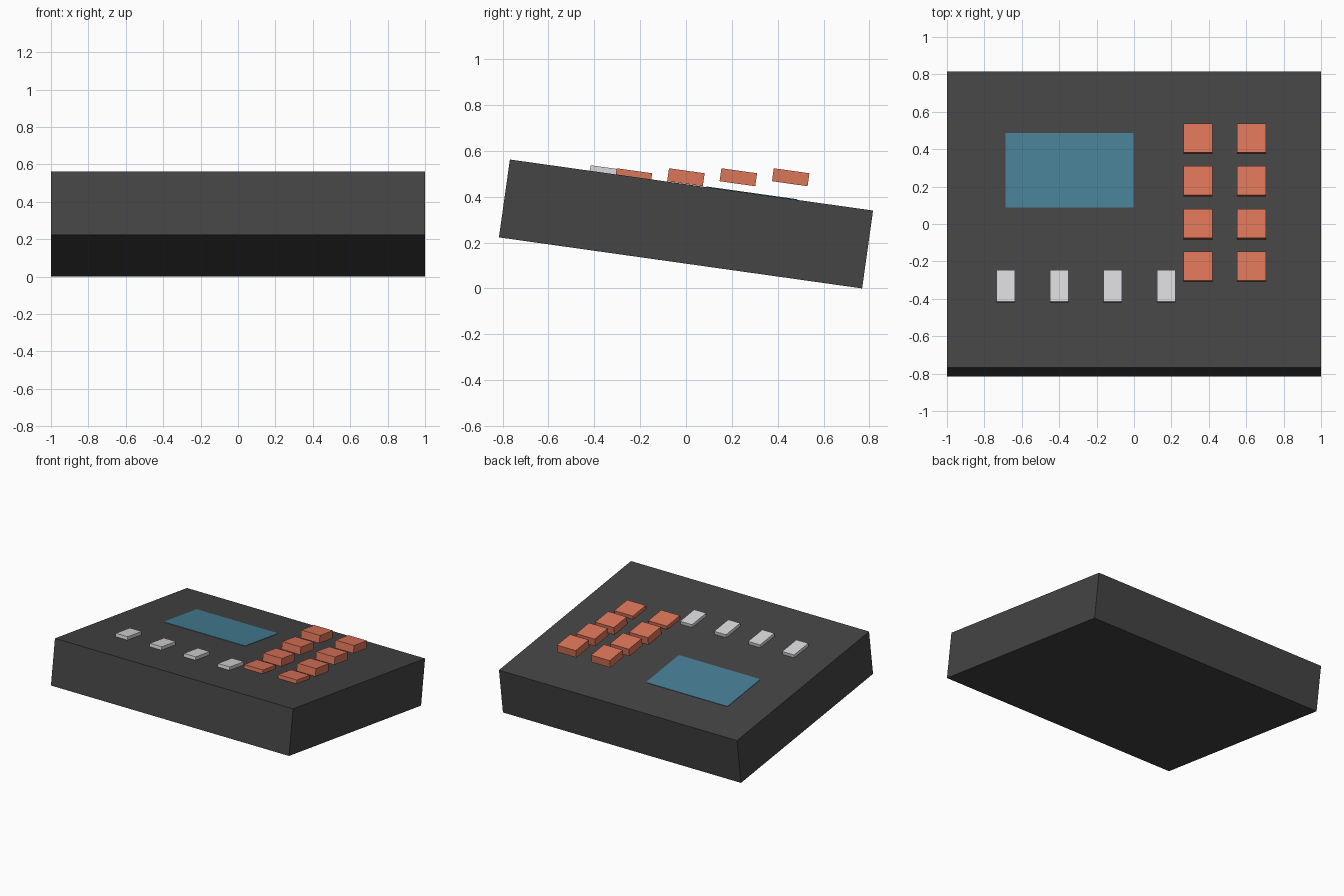
import bpy
import math
from mathutils import Matrix

default = bpy.data.objects.get("Cube")
if default:
    bpy.data.objects.remove(default, do_unlink=True)

TILT = math.radians(-8)      # every part leans down towards the back


def make_material(name, rgb):
    mat = bpy.data.materials.new(name)
    mat.use_nodes = True
    color = (*rgb, 1.0)
    mat.diffuse_color = color
    bsdf = mat.node_tree.nodes["Principled BSDF"]
    bsdf.inputs["Base Color"].default_value = color
    bsdf.inputs["Roughness"].default_value = 0.8
    return mat


def tilted_box(name, size, center, mat):
    bpy.ops.mesh.primitive_cube_add(size=1)
    box = bpy.context.object
    box.name = name
    box.data.transform(Matrix.Diagonal((*size, 1)))
    box.location = center
    box.rotation_euler.x = TILT
    box.data.materials.append(mat)
    return box


charcoal = make_material("charcoal", (0.058, 0.058, 0.058))
orange = make_material("orange", (0.72, 0.18, 0.1))
blue = make_material("screen_blue", (0.062, 0.21, 0.3))
light = make_material("light_grey", (0.7, 0.7, 0.72))

# Casing
WIDTH, DEPTH, THICK = 2.0, 1.6, 0.343
CASE_Z = (DEPTH * math.sin(-TILT) + THICK * math.cos(TILT)) / 2
tilted_box("casing", (WIDTH, DEPTH, THICK), (0, 0, CASE_Z), charcoal)


# Height of the sloping top at a given y
def top_height(y):
    return CASE_Z + THICK / 2 / math.cos(TILT) + y * math.tan(TILT)


# Screen, a thin plate just proud of the top
tilted_box("screen", (0.686, 0.4, 0.006), (-0.345, 0.287, top_height(0.287)), blue)

# Two columns of square keys, all at one level
for col in range(2):
    for row in range(4):
        tilted_box(f"key_{col + 1}_{row + 1}", (0.157, 0.157, 0.057),
                   (0.342 + 0.286 * col, -0.229 + 0.2286 * row, 0.485), orange)

# Row of small buttons along the front
for i in range(4):
    tilted_box(f"small_button_{i + 1}", (0.1, 0.171, 0.043),
               (-0.686 + 0.286 * i, -0.334, 0.504), light)
